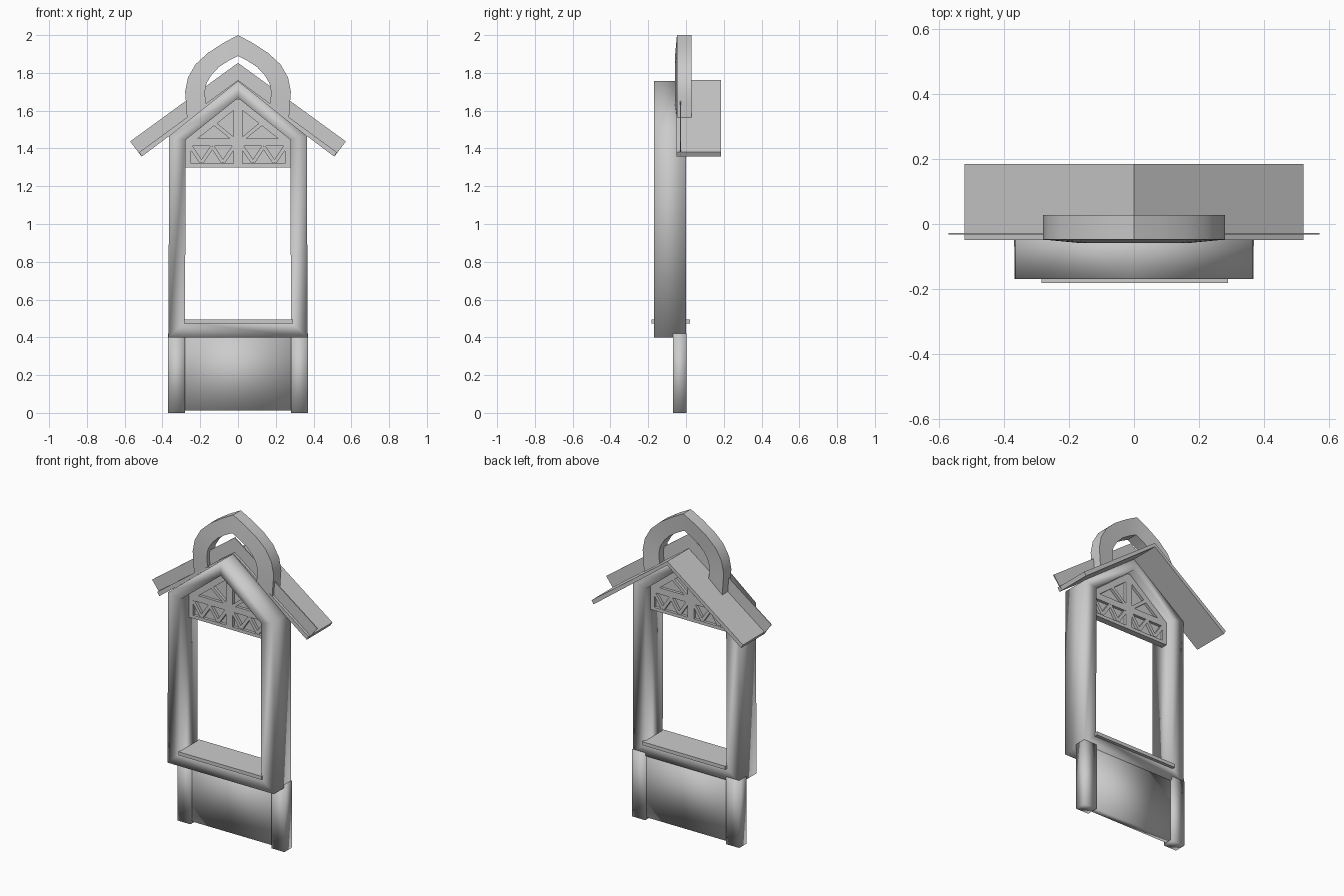
import bpy, bmesh, math
from mathutils import Vector

if "Cube" in bpy.data.objects:
    bpy.data.objects.remove(bpy.data.objects["Cube"])


def finish(name, bm, smooth=30):
    bmesh.ops.recalc_face_normals(bm, faces=bm.faces)
    me = bpy.data.meshes.new(name)
    bm.to_mesh(me)
    bm.free()
    ob = bpy.data.objects.new(name, me)
    bpy.context.collection.objects.link(ob)
    if smooth:
        bpy.ops.object.select_all(action='DESELECT')
        ob.select_set(True)
        bpy.context.view_layer.objects.active = ob
        bpy.ops.object.shade_smooth_by_angle(angle=math.radians(smooth))
    return ob


def add_prism(bm, pts, y0, y1):
    """Extrude a closed x-z outline from y0 to y1."""
    a = [bm.verts.new((x, y0, z)) for x, z in pts]
    b = [bm.verts.new((x, y1, z)) for x, z in pts]
    bm.faces.new(a)
    bm.faces.new(b[::-1])
    n = len(pts)
    for i in range(n):
        j = (i + 1) % n
        bm.faces.new((a[i], b[i], b[j], a[j]))


def prism(name, pts, y0, y1, smooth=30):
    bm = bmesh.new()
    add_prism(bm, pts, y0, y1)
    return finish(name, bm, smooth)


def box(name, x0, x1, y0, y1, z0, z1, smooth=30):
    return prism(name, [(x0, z0), (x1, z0), (x1, z1), (x0, z1)], y0, y1, smooth)


def band(name, outer, inner, ys, closed, smooth):
    """Band between two x-z paths; ys = outer front, inner front, inner back, outer back."""
    bm = bmesh.new()
    rows = [[bm.verts.new((x, y, z)) for x, z in path]
            for path, y in zip((outer, inner, inner, outer), ys)]
    n = len(outer)
    for i in range(n if closed else n - 1):
        j = (i + 1) % n
        for k in range(4):
            r, s = rows[k], rows[(k + 1) % 4]
            bm.faces.new((r[i], r[j], s[j], s[i]))
    if not closed:
        bm.faces.new([r[0] for r in rows])
        bm.faces.new([r[-1] for r in rows])
    return finish(name, bm, smooth)


def mirrored(half):
    """Full path from a right half that starts on the centre line."""
    return [(-x, z) for x, z in half[:0:-1]] + half


# House-shaped window frame
band("window_frame",
     mirrored([(0, 1.758), (0.365, 1.466), (0.368, 0.40)]),
     mirrored([(0, 1.667), (0.278, 1.445), (0.28, 0.48)]),
     (-0.17, -0.17, 0, 0), True, 95)

# Legs, lower panel and sill
for side, s in (("left", -1), ("right", 1)):
    xs = sorted((0.28 * s, 0.37 * s))
    box(side + "_leg", *xs, -0.07, 0.003, 0, 0.42, 95)
box("lower_panel", -0.285, 0.285, -0.055, -0.012, 0.012, 0.43, 95)
box("window_sill", -0.285, 0.29, -0.182, 0.02, 0.473, 0.495)

# Gable lattice: bars plus a thin backing
bm = bmesh.new()
Y0, Y1 = -0.085, -0.045


def bar(p, q, w):
    p, q = Vector(p), Vector(q)
    d = (q - p).normalized()
    o = Vector((-d.y, d.x)) * w / 2
    add_prism(bm, [tuple(v) for v in (p - o, q - o, q + o, p + o)], Y0, Y1)


bar((-0.28, 1.31), (0.28, 1.31), 0.02)
bar((-0.28, 1.432), (0.28, 1.432), 0.04)
bar((0, 1.30), (0, 1.66), 0.045)
for s in (-1, 1):
    bar((0.265 * s, 1.30), (0.265 * s, 1.45), 0.03)
    bar((0.28 * s, 1.425), (0, 1.645), 0.04)
    bar((0, 1.43), (0.135 * s, 1.54), 0.02)
    zig = [(s * (0.022 + 0.0572 * i), 1.41 if i % 2 == 0 else 1.325) for i in range(5)]
    for p, q in zip(zig, zig[1:]):
        bar(p, q, 0.02)
finish("gable_lattice", bm)
prism("gable_backing", mirrored([(0, 1.67), (0.28, 1.445), (0.28, 1.305)]), -0.068, -0.062)

# Roof sheet and the taller fascia at its front
top = [(0, 1.762), (0.523, 1.38)]
low = [(0, 1.738), (0.51, 1.357)]
prism("roof", mirrored(top) + mirrored(low)[::-1], -0.05, 0.185)
prism("roof_fascia",
      mirrored([(0, 1.853), (0.571, 1.437)]) + mirrored([(0, 1.738), (0.513, 1.36)])[::-1],
      -0.033, -0.027)

# Pointed hoop on the ridge
band("roof_hoop",
     mirrored([(0, 2.0), (0.08, 1.957), (0.16, 1.905), (0.225, 1.845),
               (0.265, 1.775), (0.28, 1.70), (0.275, 1.635), (0.27, 1.56)]),
     mirrored([(0, 1.89), (0.05, 1.864), (0.10, 1.832), (0.14, 1.79),
               (0.167, 1.745), (0.175, 1.70), (0.173, 1.665), (0.168, 1.632)]),
     (-0.048, -0.058, 0.018, 0.028), False, 40)
